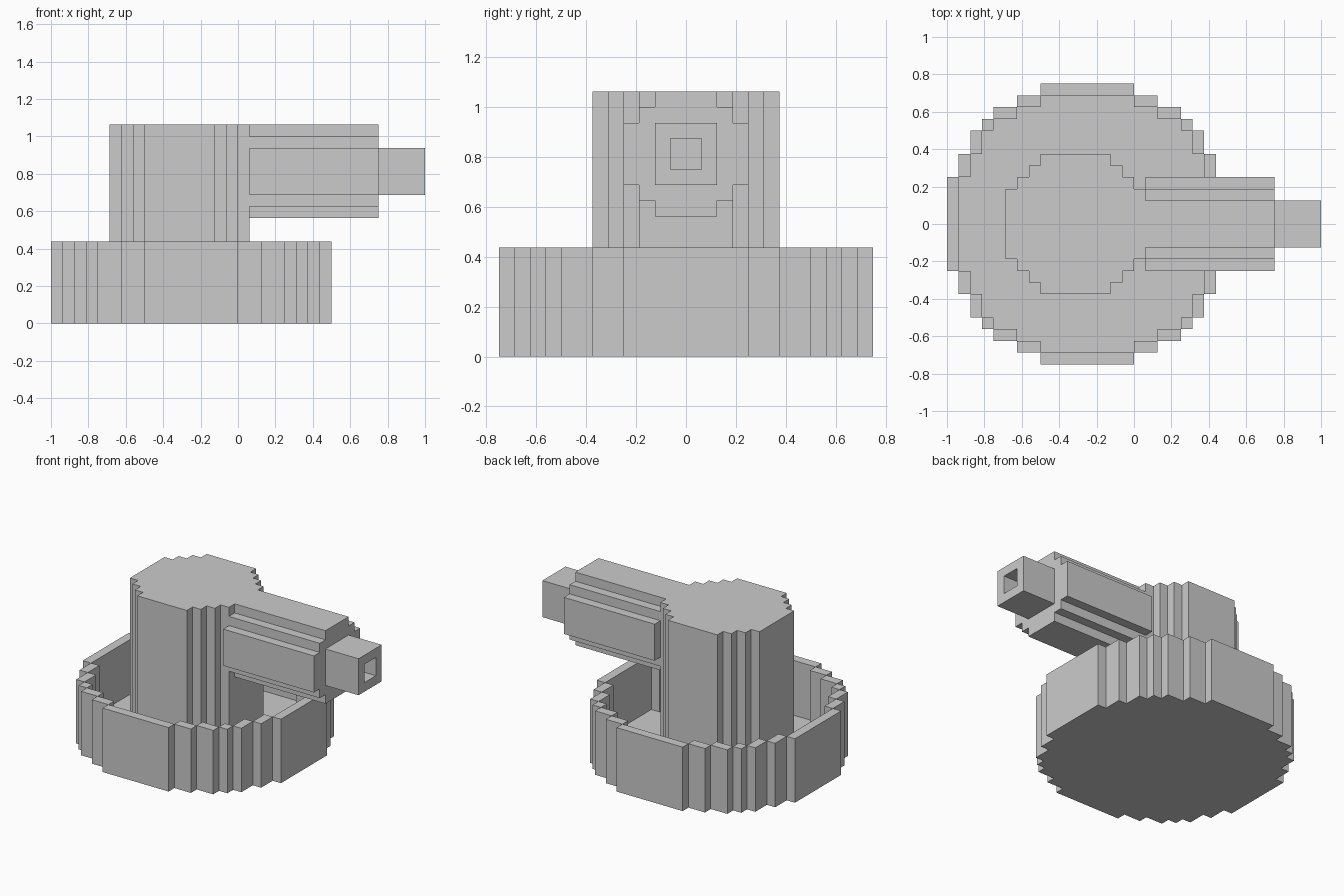
import bpy, bmesh
from mathutils import Vector

if "Cube" in bpy.data.objects:
    bpy.data.objects.remove(bpy.data.objects["Cube"])

U = 1 / 16  # one block


def finish(bm, name):
    bmesh.ops.recalc_face_normals(bm, faces=bm.faces)
    mesh = bpy.data.meshes.new(name)
    bm.to_mesh(mesh)
    bm.free()
    ob = bpy.data.objects.new(name, mesh)
    bpy.context.collection.objects.link(ob)
    return ob


def stepped(corners):
    """Stepped round outline from the outer corners of one quadrant."""
    q = [corners[0]]
    for (a, b), (c, d) in zip(corners, corners[1:]):
        q += [(c, b), (c, d)]
    top = q + [(-x, y) for x, y in reversed(q)]
    return top + [(-x, -y) for x, y in top]


def extrude(bm, points, direction):
    face = bm.faces.new([bm.verts.new(p) for p in points])
    new = bmesh.ops.extrude_face_region(bm, geom=[face], use_keep_orig=True)["geom"]
    verts = [v for v in new if isinstance(v, bmesh.types.BMVert)]
    bmesh.ops.translate(bm, verts=verts, vec=Vector(direction))
    return next(f for f in new if isinstance(f, bmesh.types.BMFace))


def upright(bm, outline, cx, z0, z1):
    return extrude(bm, [(cx + x * U, y * U, z0 * U) for x, y in outline], (0, 0, (z1 - z0) * U))


def along_x(bm, outline, cz, x0, x1):
    return extrude(bm, [(x0 * U, y * U, (cz + z) * U) for y, z in outline], ((x1 - x0) * U, 0, 0))


# Floor of the round tub
BX = -0.25
rim = [(12, 4), (11, 6), (10, 8), (9, 9), (8, 10), (6, 11), (4, 12)]
inner = [(a, b) for (a, _), (_, b) in zip(rim[1:], rim)]
bm = bmesh.new()
upright(bm, stepped(inner), BX, 0, 1)
finish(bm, "tub_floor")

# Tub wall: one block-thick slab per step, mirrored to all quadrants
bm = bmesh.new()
for i, (a, b) in enumerate(rim):
    x0 = rim[i + 1][0] if i < 6 else -a
    y0 = rim[i - 1][1] if i else -b
    signs = {(sx if i < 6 else 1, sy if i else 1) if 0 < i < 6 else
             ((sx, 1) if i == 0 else (1, sy)) for sx in (1, -1) for sy in (1, -1)}
    for sx, sy in sorted(signs):
        box = [(x0, y0), (a, y0), (a, b), (x0, b)]
        upright(bm, [(x * sx, y * sy) for x, y in box], BX, 0, 7)
finish(bm, "tub_wall")

# Round column rising from the floor
bm = bmesh.new()
upright(bm, stepped([(6, 3), (5, 4), (4, 5), (3, 6)]), -0.3125, 1, 17)
finish(bm, "column")

# Stepped sleeve pointing along +x
bm = bmesh.new()
along_x(bm, stepped([(4, 2), (3, 3), (2, 4)]), 13, 1, 12)
finish(bm, "sleeve")

# Square nozzle with a recessed hole
bm = bmesh.new()
tip = along_x(bm, stepped([(2, 2)]), 13, 12, 16)
bmesh.ops.inset_region(bm, faces=[tip], thickness=U, use_even_offset=True)
hole = bmesh.ops.extrude_discrete_faces(bm, faces=[tip])["faces"][0]
bmesh.ops.translate(bm, verts=hole.verts, vec=(-3.9 * U, 0, 0))
finish(bm, "nozzle")
